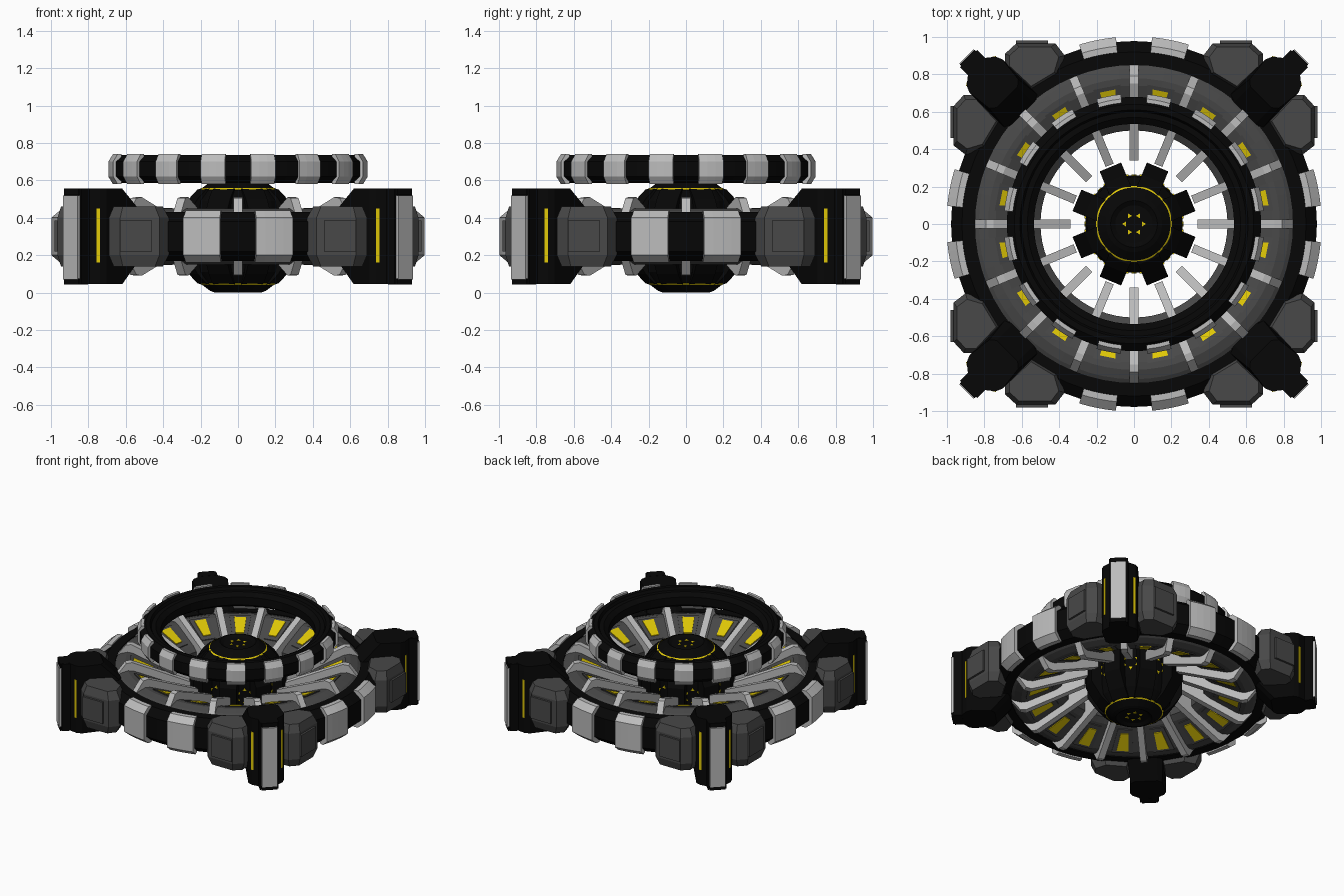
import bpy, bmesh
from math import cos, sin, pi
from mathutils import Matrix, Vector

if "Cube" in bpy.data.objects:
    bpy.data.objects.remove(bpy.data.objects["Cube"])

ZC = 0.30  # mid height of the lower body


def material(name, r, g, b):
    m = bpy.data.materials.new(name)
    m.diffuse_color = (r, g, b, 1)
    m.use_nodes = True
    m.node_tree.nodes["Principled BSDF"].inputs["Base Color"].default_value = m.diffuse_color
    return m


BLACK = material("black_hull", 0.002, 0.002, 0.002)
DARK = material("dark_grey", 0.065, 0.065, 0.065)
LIGHT = material("light_grey", 0.5, 0.5, 0.5)
YELLOW = material("yellow", 0.75, 0.58, 0.002)


def loft(sections, closed=False):
    """Skin equal-length point loops into one (verts, faces) piece."""
    n, m = len(sections[0]), len(sections)
    verts = [Vector(p) for s in sections for p in s]
    faces = [(i * n + j, i * n + (j + 1) % n, (i + 1) % m * n + (j + 1) % n, (i + 1) % m * n + j)
             for i in range(m if closed else m - 1) for j in range(n)]
    if not closed:
        faces += [tuple(range(n)), tuple(range((m - 1) * n, m * n))]
    return verts, faces


def arc(profile, mid=0, half=pi, n=64):
    """Sweep an (r, z) profile around z; half=pi gives a full ring."""
    full = half == pi
    angles = [mid - half + 2 * half * i / n for i in range(n if full else n + 1)]
    return loft([[(r * cos(a), r * sin(a), z) for r, z in profile] for a in angles], full)


def fin(profile, w):
    """Extrude an (r, z) outline sideways by +-w."""
    return loft([[(r, t, z) for r, z in profile] for t in (-w, w)])


def box(lo, hi):
    return loft([[(lo[0], lo[1], z), (hi[0], lo[1], z), (hi[0], hi[1], z), (lo[0], hi[1], z)]
                 for z in (lo[2], hi[2])])


def moved(piece, mat):
    return [mat @ v for v in piece[0]], piece[1]


def spin(piece, count, start=0.0):
    return [moved(piece, Matrix.Rotation(start + 2 * pi * i / count, 4, 'Z')) for i in range(count)]


def mirrored(half):
    """Complete an upper (r, dz) outline with its reflection below the mid height."""
    return [(r, ZC + z) for r, z in half] + [(r, ZC - z) for r, z in reversed(half)]


def build(name, mat, pieces):
    bm = bmesh.new()
    for verts, faces in pieces:
        vs = [bm.verts.new(v) for v in verts]
        for f in faces:
            bm.faces.new([vs[i] for i in f])
    bmesh.ops.remove_doubles(bm, verts=bm.verts, dist=1e-5)
    bmesh.ops.recalc_face_normals(bm, faces=bm.faces)
    mesh = bpy.data.meshes.new(name)
    bm.to_mesh(mesh)
    bm.free()
    mesh.materials.append(mat)
    ob = bpy.data.objects.new(name, mesh)
    bpy.context.collection.objects.link(ob)
    return ob


S16 = pi / 16  # half a module step

# Outer ring with pairs of pale armour panels on each side
build("outer_ring", BLACK, [arc(mirrored([(0.85, 0.13), (0.92, 0.13), (0.978, 0.08)]))])
panel_profile = mirrored([(0.92, 0.14), (0.955, 0.14), (1.003, 0.10)])
build("outer_ring_panels", LIGHT,
      [arc(panel_profile, k * pi / 2 + s * S16, 0.1, 4) for k in range(4) for s in (-1, 1)])

# Sloped inner dish, alike above and below
build("dish", DARK, [arc(mirrored([(0.50, 0.03), (0.54, 0.06), (0.74, 0.145), (0.78, 0.15),
                                   (0.83, 0.135), (0.87, 0.11)]))])


def slope(r):
    return 0.06 + (r - 0.54) * 0.425


# Yellow windows and raised frames on both dish slopes
windows, frames = [], []
for side in (1, -1):
    def slab(r0, r1, w0, w1, h):
        return loft([[(r, t, ZC + side * (slope(r) + d)) for r, t in
                      ((r0, -w0), (r1, -w1), (r1, w1), (r0, w0))] for d in (-0.01, h)])
    windows += spin(slab(0.59, 0.725, 0.028, 0.042, 0.012), 16, S16)
    frames += spin(slab(0.56, 0.745, 0.05, 0.075, 0.006), 16, S16)
build("dish_windows", YELLOW, windows)
build("dish_window_frames", DARK, frames)

# Spoke blades pointing at the hub
spoke = mirrored([(0.34, 0.03), (0.75, 0.21), (0.79, 0.205), (0.86, 0.115)])
build("spokes", LIGHT, spin(fin(spoke, 0.023), 16))

# Floating upper ring with its panels
upper = [(0.535, 0.63), (0.58, 0.60), (0.64, 0.585), (0.68, 0.62), (0.68, 0.70), (0.64, 0.735),
         (0.61, 0.735), (0.60, 0.715), (0.57, 0.715), (0.535, 0.69)]
build("upper_ring", BLACK, [arc(upper)])
upper_panel = [(0.65, 0.580), (0.672, 0.580), (0.697, 0.62), (0.697, 0.70), (0.672, 0.74), (0.65, 0.74)]
build("upper_ring_panels", LIGHT, spin(arc(upper_panel, 0, 0.096, 3), 16, S16))

# Central hub with eight ribs
hub = mirrored([(0.001, 0.285), (0.10, 0.285), (0.125, 0.30), (0.15, 0.29), (0.21, 0.245),
                (0.25, 0.19), (0.26, 0.10)])
build("hub", BLACK, [arc(hub, n=48)])
rib = mirrored([(0.16, 0.265), (0.21, 0.25), (0.26, 0.20), (0.33, 0.09)])
build("hub_ribs", BLACK, spin(fin(rib, 0.062), 8, pi / 8))

# Yellow hub trim rings and small triangle markers
trim = []
for s in (1, -1):
    trim.append(arc([(r, ZC + s * z) for r, z in
                     ((0.195, 0.253), (0.195, 0.259), (0.204, 0.252), (0.204, 0.246))], n=48))
build("hub_trim_rings", YELLOW, trim)
cluster = []
for k in range(6):
    a = k * pi / 3 + pi / 6
    c, s = 0.05 * cos(a), 0.05 * sin(a)
    cluster.append(loft([[(x, c + 0.015 * cos(a + j * 2 * pi / 3), s + 0.015 * sin(a + j * 2 * pi / 3))
                          for j in range(3)] for x in (0.25, 0.264)]))
lift = Matrix.Translation((0, 0, ZC))
markers = []
for p in cluster:
    markers += [moved(q, lift) for q in spin(p, 8)]
    for s in (1, -1):
        cap = lift @ Matrix.Translation((0, 0, s * 0.025)) @ Matrix.Rotation(-s * pi / 2, 4, 'Y')
        markers.append(moved(p, cap))
build("hub_markers", YELLOW, markers)

# Four corner pylons, tall in the outer part and tapering in towards the ring
outline = [(1.12, 0.125), (1.155, 0.11), (1.19, 0.066), (1.25, 0.066)]


def pylon_loop(z, inner):
    half = inner + outline
    return [(r, t, ZC + z) for r, t in half] + [(r, -t, ZC + z) for r, t in reversed(half)]


top_in, mid_in = [(0.96, 0.08), (0.985, 0.11)], [(0.83, 0.08), (0.845, 0.125)]
pylon = loft([pylon_loop(-0.255, top_in), pylon_loop(-0.10, mid_in),
              pylon_loop(0.12, mid_in), pylon_loop(0.255, top_in)])
build("pylons", BLACK, spin(pylon, 4, pi / 4))
caps = [box((1.19, -0.055, ZC + z - 0.016), (1.262, 0.055, ZC + z + 0.016)) for z in (-0.24, 0.24)]
build("pylon_end_caps", BLACK, [q for c in caps for q in spin(c, 4, pi / 4)])
build("pylon_plates", LIGHT, spin(box((1.24, -0.054, 0.07), (1.268, 0.054, 0.52)), 4, pi / 4))
strips = []
for s in (1, -1):
    strip = loft([[(1.152, s * 0.105, z), (1.157, s * 0.112, z), (1.168, s * 0.098, z), (1.163, s * 0.091, z)]
                  for z in (0.16, 0.45)])
    strips += spin(strip, 4, pi / 4)
build("pylon_strips", YELLOW, strips)

# Chamfered shoulder blocks on either side of every pylon
plan = [(0.37, 0.90), (0.42, 0.965), (0.63, 0.965), (0.69, 0.91), (0.69, 0.84), (0.55, 0.71), (0.40, 0.80)]
cx, cy = 0.55, 0.86


def plan_loop(k, z):
    return [(cx + (x - cx) * k, cy + (y - cy) * k, ZC + z) for x, y in plan]


block = loft([plan_loop(0.82, -0.16), plan_loop(1, -0.10), plan_loop(1, 0.10), plan_loop(0.82, 0.16)])
face = loft([[(x, y, z) for x, z in ((0.46, 0.22), (0.63, 0.22), (0.63, 0.385), (0.46, 0.385))]
             for y in (0.94, 0.98)])
swap = Matrix(((0, 1, 0, 0), (1, 0, 0, 0), (0, 0, 1, 0), (0, 0, 0, 1)))


def eightfold(p):
    return spin(p, 4) + spin(moved(p, swap), 4)


build("shoulder_blocks", DARK, eightfold(block))
build("shoulder_face_plates", DARK, eightfold(face))
